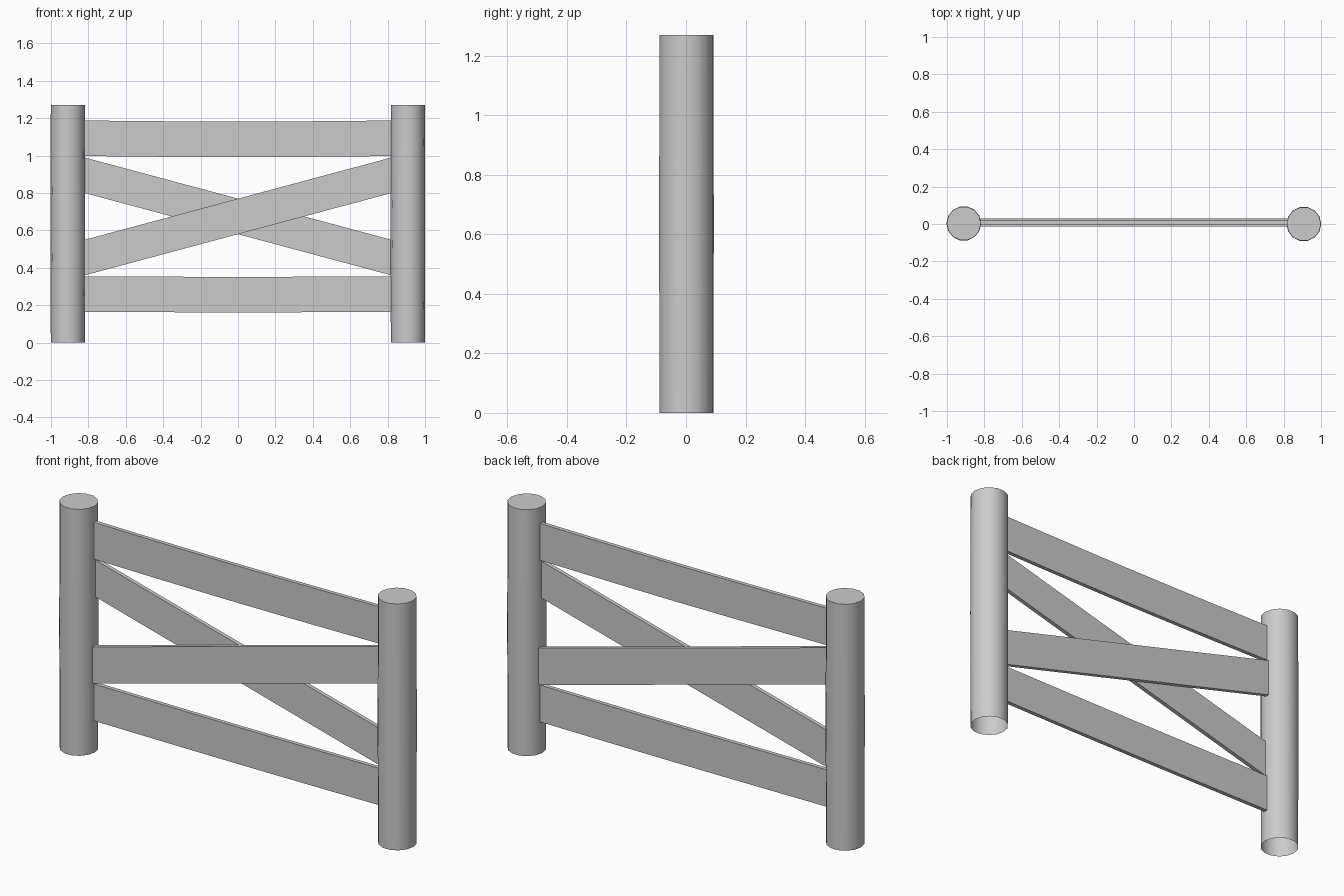
import bpy, bmesh, math

cube = bpy.data.objects.get("Cube")
if cube:
    bpy.data.objects.remove(cube, do_unlink=True)

grey = bpy.data.materials.new("weathered_grey")
grey.use_nodes = True
grey.diffuse_color = (0.6, 0.6, 0.6, 1)
grey.node_tree.nodes["Principled BSDF"].inputs["Base Color"].default_value = (0.6, 0.6, 0.6, 1)


def finish(name, bm):
    mesh = bpy.data.meshes.new(name)
    bm.normal_update()
    bm.to_mesh(mesh)
    bm.free()
    mesh.materials.append(grey)
    obj = bpy.data.objects.new(name, mesh)
    bpy.context.collection.objects.link(obj)
    return obj


def post(name, x, y, radius=0.091, height=1.27, sides=14):
    """Round post, capped on top, open underneath, a touch thicker halfway up."""
    bm = bmesh.new()
    rings = []
    for z, r in ((0, radius), (height / 2, radius * 1.02), (height, radius)):
        rings.append([bm.verts.new((x + r * math.cos(math.tau * i / sides),
                                    y + r * math.sin(math.tau * i / sides), z))
                      for i in range(sides)])
    for low, high in zip(rings, rings[1:]):
        for i in range(sides):
            j = (i + 1) % sides
            bm.faces.new((low[i], low[j], high[j], high[i]))
    bm.faces.new(rings[-1])
    obj = finish(name, bm)
    bpy.ops.object.select_all(action="DESELECT")
    obj.select_set(True)
    bpy.context.view_layer.objects.active = obj
    bpy.ops.object.shade_smooth_by_angle(angle=math.radians(40))


def plank(name, z_left, z_right, y_front, sag=0.0, half=0.82, width=0.19, thick=0.021, cuts=6):
    """Plank between the posts with upright ends; z values give its lower edge."""
    bm = bmesh.new()
    sections = []
    for i in range(cuts + 1):
        t = i / cuts
        x = half * (2 * t - 1)
        z = z_left + (z_right - z_left) * t - sag * math.sin(math.pi * t)
        sections.append([bm.verts.new((x, y_front + dy, z + dz)) for dy, dz in
                         ((0, 0), (thick, 0), (thick, width), (0, width))])
    for a, b in zip(sections, sections[1:]):
        for i in range(4):
            j = (i + 1) % 4
            bm.faces.new((a[i], a[j], b[j], b[i]))
    bm.faces.new(sections[0])
    bm.faces.new(sections[-1])
    bmesh.ops.recalc_face_normals(bm, faces=bm.faces)
    finish(name, bm)


# Posts
post("right_post", -0.91, 0.003)
post("left_post", 0.908, 0.0)

# Level rails
plank("top_rail", 0.998, 0.998, -0.003, sag=0.006)
plank("bottom_rail", 0.165, 0.165, -0.003, sag=0.003)

# Crossed braces, one in front of the other
plank("front_brace", 0.36, 0.80, -0.013, cuts=1)
plank("back_brace", 0.80, 0.36, 0.008, cuts=1)
